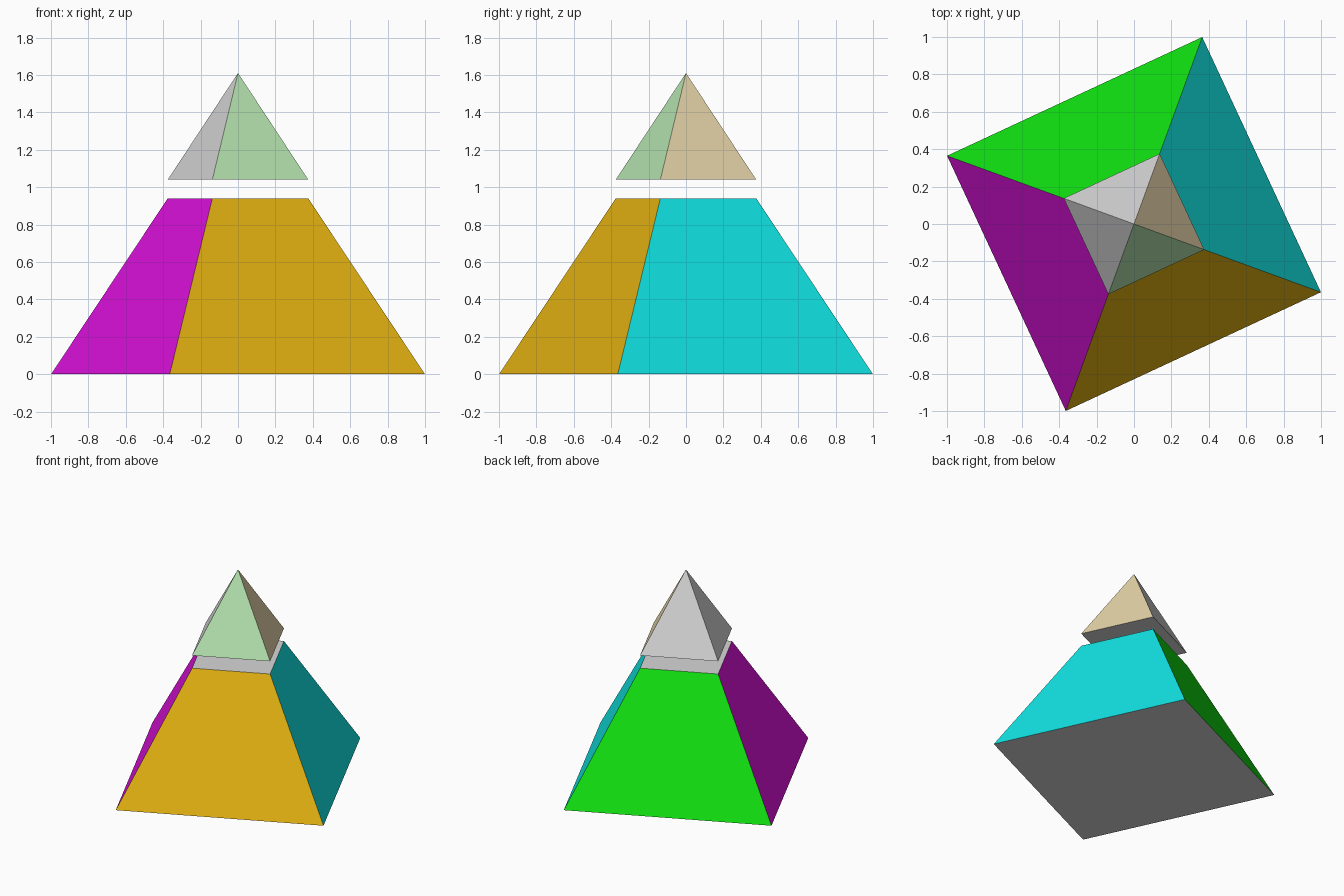
import bpy
import bmesh
from math import radians
from mathutils import Matrix

cube = bpy.data.objects.get("Cube")
if cube:
    bpy.data.objects.remove(cube, do_unlink=True)


def material(name, rgb):
    mat = bpy.data.materials.new(name)
    mat.use_nodes = True
    colour = (*rgb, 1.0)
    mat.diffuse_color = colour
    mat.node_tree.nodes["Principled BSDF"].inputs["Base Color"].default_value = colour
    return mat


grey = material("light_grey", (0.68, 0.68, 0.68))
gold = material("gold", (0.79, 0.46, 0.006))
cyan = material("cyan", (0.006, 0.79, 0.79))
green = material("green", (0.006, 0.79, 0.006))
magenta = material("magenta", (0.76, 0.006, 0.76))
sage = material("sage_green", (0.48, 0.79, 0.44))
tan = material("tan", (0.79, 0.66, 0.40))

TURN = radians(-20.05)  # twist of the whole monument about z


def side_slot(normal):
    """Slot 0 is horizontal faces, then front, left, back, right."""
    if abs(normal.z) > 0.9:
        return 0
    if abs(normal.y) > abs(normal.x):
        return 1 if normal.y < 0 else 3
    return 2 if normal.x > 0 else 4


def pyramid(name, bottom, top, low_radius, high_radius, mats):
    """Square pyramid or frustum, coloured by the direction of each face."""
    bm = bmesh.new()
    bmesh.ops.create_cone(bm, cap_ends=True, segments=4, radius1=low_radius,
                          radius2=high_radius, depth=top - bottom)
    bmesh.ops.remove_doubles(bm, verts=bm.verts, dist=0.0001)
    bmesh.ops.transform(bm, verts=bm.verts,
                        matrix=Matrix.Translation((0, 0, (bottom + top) / 2))
                        @ Matrix.Rotation(TURN, 4, "Z"))
    bmesh.ops.recalc_face_normals(bm, faces=bm.faces)
    bm.normal_update()
    for face in bm.faces:
        face.material_index = side_slot(face.normal)
    mesh = bpy.data.meshes.new(name)
    for mat in mats:
        mesh.materials.append(mat)
    bm.to_mesh(mesh)
    bm.free()
    obj = bpy.data.objects.new(name, mesh)
    bpy.context.collection.objects.link(obj)
    return obj


# Truncated lower body
pyramid("pyramid_base", 0.0, 0.94, 1.064, 0.40, [grey, gold, cyan, green, magenta])

# Floating capstone
pyramid("floating_capstone", 1.04, 1.61, 0.40, 0.0, [grey, sage, tan, grey, grey])
